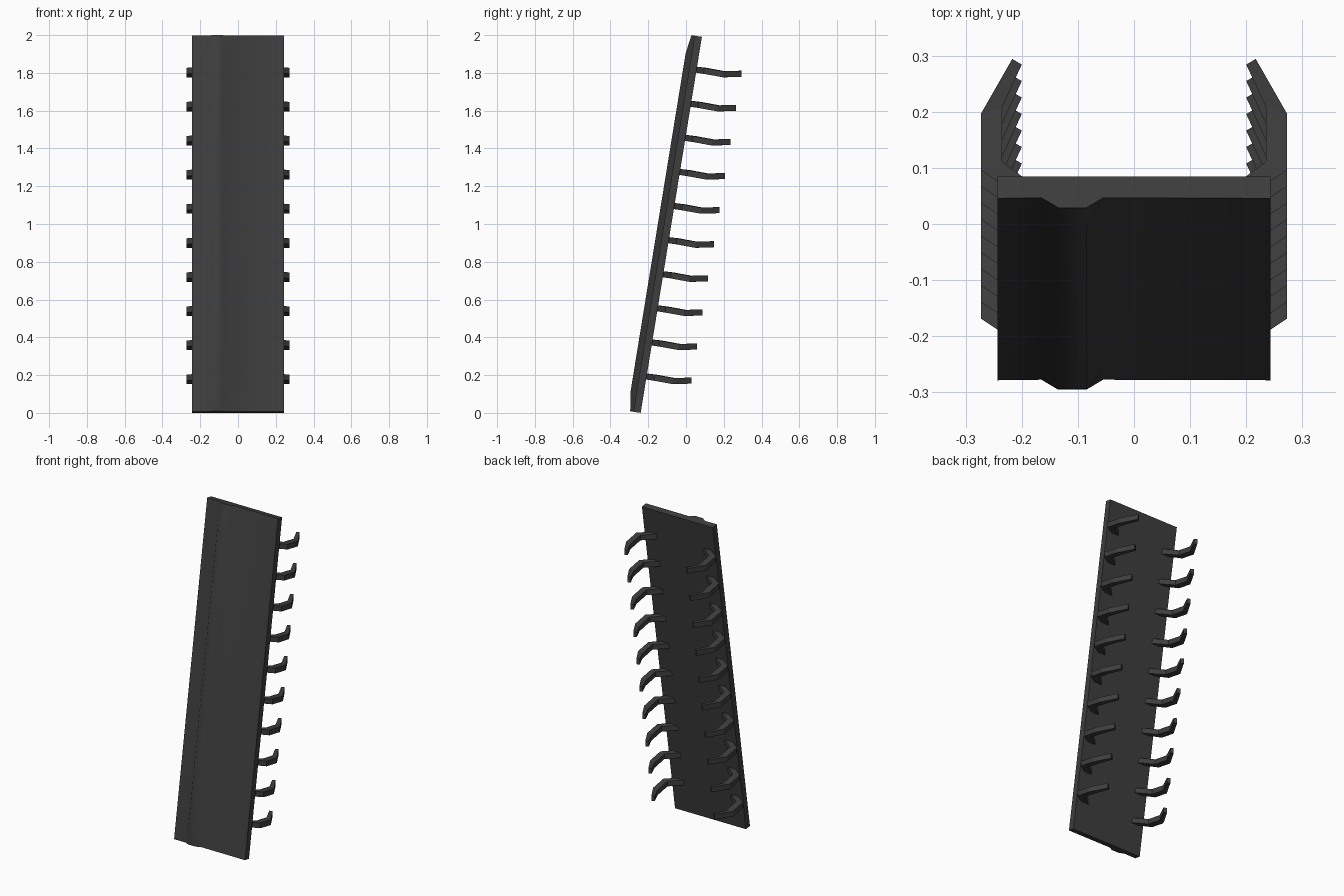
import bpy, bmesh, math
from mathutils import Vector

cube = bpy.data.objects.get("Cube")
if cube:
    bpy.data.objects.remove(cube, do_unlink=True)

mat = bpy.data.materials.new("charcoal")
mat.use_nodes = True
colour = (0.048, 0.048, 0.049, 1)
mat.diffuse_color = colour
mat.node_tree.nodes["Principled BSDF"].inputs["Base Color"].default_value = colour

TILT = math.radians(9.25)
UP = Vector((0, math.sin(TILT), math.cos(TILT)))      # along the panel
OUT = Vector((0, -math.cos(TILT), math.sin(TILT)))    # toward the front
BASE = Vector((0, -0.24, 0))                          # lower back edge
LENGTH, THICK, HALF = 2.017, 0.039, 0.243


def loft(name, rings):
    """Join equal closed rings into a solid with end caps."""
    bm = bmesh.new()
    loops = [[bm.verts.new(p) for p in ring] for ring in rings]
    count = len(loops[0])
    for a, b in zip(loops, loops[1:]):
        for i in range(count):
            j = (i + 1) % count
            bm.faces.new((a[i], a[j], b[j], b[i]))
    bm.faces.new(loops[0])
    bm.faces.new(loops[-1])
    bmesh.ops.recalc_face_normals(bm, faces=bm.faces)
    mesh = bpy.data.meshes.new(name)
    bm.to_mesh(mesh)
    bm.free()
    mesh.materials.append(mat)
    obj = bpy.data.objects.new(name, mesh)
    bpy.context.collection.objects.link(obj)
    return obj


# Leaning panel with a raised ridge that sinks toward both ends
def panel_ring(along, ridge):
    profile = [(-HALF, 0), (-HALF, THICK), (-0.165, THICK - 0.001),
               (-0.135, THICK + ridge), (-0.085, THICK + ridge),
               (-0.055, THICK - 0.001), (HALF, THICK), (HALF, 0)]
    return [BASE + UP * along + OUT * d + Vector((x, 0, 0)) for x, d in profile]


panel = loft("panel", [panel_ring(s, r) for s, r in
                       ((0, 0.017), (0.1, 0.032), (LENGTH - 0.1, 0.032), (LENGTH, 0.017))])
bpy.context.view_layer.objects.active = panel
panel.select_set(True)
bpy.ops.object.shade_smooth_by_angle(angle=math.radians(50))
panel.select_set(False)

# Curved hooks: outer and inner edge points (x, y) with the drop in z
HOOK = [((0.195, -0.012), (0.145, -0.012), 0),
        ((0.273, 0.04), (0.235, 0.055), -0.008),
        ((0.273, 0.14), (0.235, 0.152), -0.026),
        ((0.217, 0.238), (0.200, 0.228), -0.023)]


def hook(name, side, z):
    root = Vector((0, BASE.y + z * math.tan(TILT), z))
    rings = []
    for outer, inner, drop in HOOK:
        rings.append([root + Vector((side * x, y, drop + h))
                      for (x, y), h in ((outer, -0.016), (outer, 0.016),
                                        (inner, 0.016), (inner, -0.016))])
    return loft(name, rings)


for i in range(10):
    for label, side in (("left", 1), ("right", -1)):
        hook(f"{label}_hook_{i + 1}", side, 0.194 + 0.1805 * i)
